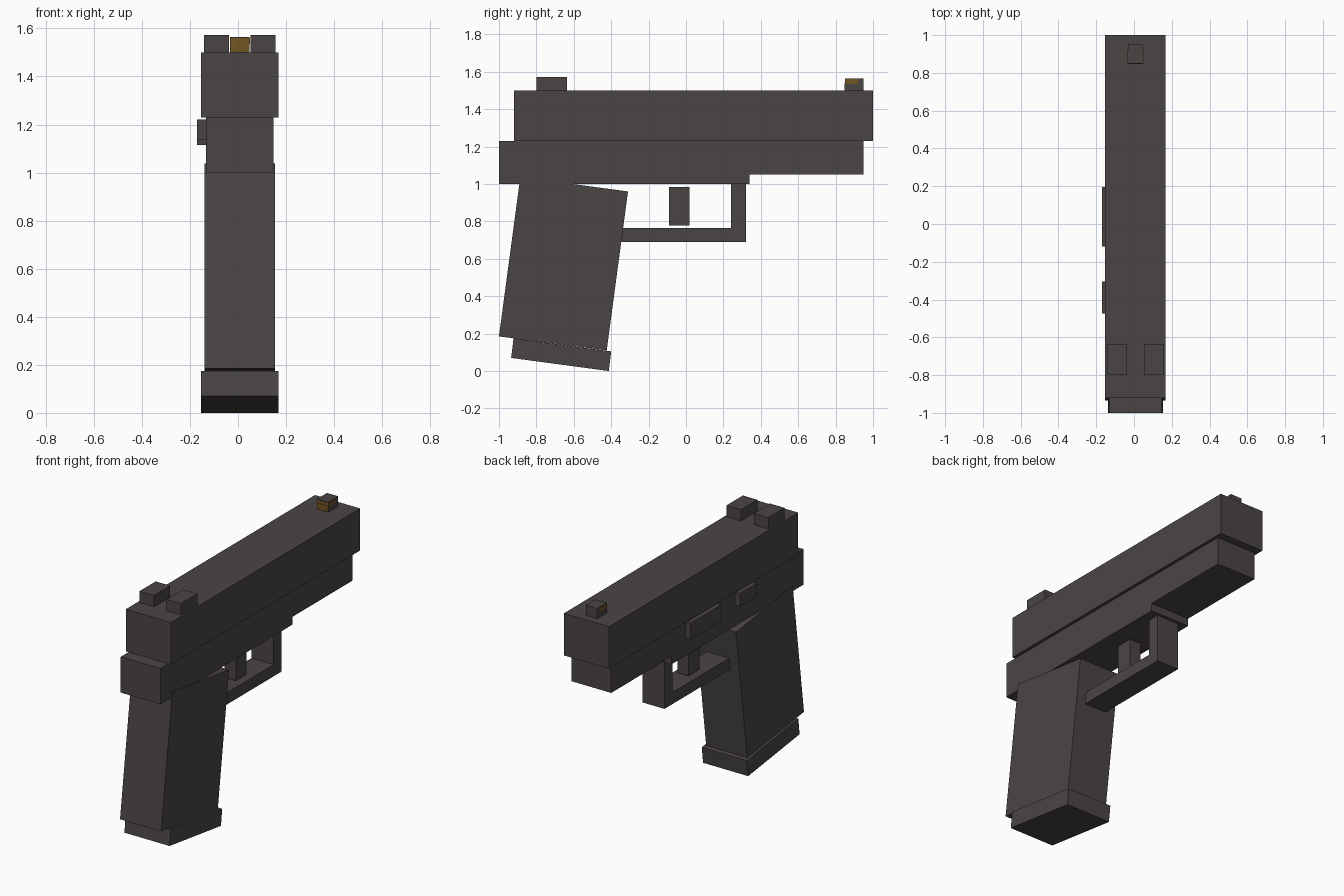
import bpy
import math

if "Cube" in bpy.data.objects:
    bpy.data.objects.remove(bpy.data.objects["Cube"])

CX = 0.0075  # centre line of the body


def material(name, rgb):
    m = bpy.data.materials.new(name)
    m.diffuse_color = (*rgb, 1)
    m.use_nodes = True
    m.node_tree.nodes["Principled BSDF"].inputs["Base Color"].default_value = m.diffuse_color
    return m


DARK = material("dark gunmetal", (0.068, 0.060, 0.058))
GOLD = material("dull gold", (0.17, 0.09, 0.016))


def box(name, x, y, z, mat=DARK):
    """Box from (min, max) ranges."""
    bpy.ops.mesh.primitive_cube_add(size=1, location=[(a + b) / 2 for a, b in (x, y, z)])
    o = bpy.context.object
    o.name = name
    o.scale = [b - a for a, b in (x, y, z)]
    o.data.materials.append(mat)
    return o


def mid(width):
    return (CX - width / 2, CX + width / 2)


def extrude_side(name, profile, width, mat=DARK):
    """Extrude a (y, z) outline across x."""
    n = len(profile)
    a, b = mid(width)
    verts = [(a, y, z) for y, z in profile] + [(b, y, z) for y, z in profile]
    faces = [tuple(range(n))[::-1], tuple(range(n, 2 * n))]
    faces += [(i, (i + 1) % n, n + (i + 1) % n, n + i) for i in range(n)]
    me = bpy.data.meshes.new(name)
    me.from_pydata(verts, [], faces)
    me.materials.append(mat)
    o = bpy.data.objects.new(name, me)
    bpy.context.collection.objects.link(o)
    return o


# upper slide and stepped frame
box("slide", mid(0.321), (-0.92, 1.0), (1.23, 1.50))
extrude_side("frame", [(-1, 1.0), (0.34, 1.0), (0.34, 1.05), (0.95, 1.05),
                       (0.95, 1.23), (-1, 1.23)], 0.282)

# slanted grip and its base plate
extrude_side("grip", [(-1.0, 0.185), (-0.424, 0.11), (-0.31, 0.96), (-0.886, 1.037)], 0.292)
extrude_side("grip_base", [(-0.935, 0.07), (-0.413, 0.0), (-0.40, 0.105), (-0.922, 0.175)], 0.321)

# trigger and L-shaped guard
extrude_side("trigger_guard", [(-0.40, 0.69), (0.32, 0.69), (0.32, 1.0), (0.24, 1.0),
                               (0.24, 0.765), (-0.40, 0.765)], 0.157)
box("trigger", mid(0.08), (-0.09, 0.02), (0.777, 0.985))

# left side levers
box("long_lever", (-0.17, -0.12), (-0.12, 0.195), (1.115, 1.22))
box("short_lever", (-0.17, -0.12), (-0.475, -0.305), (1.135, 1.22))

# rear sights
for side, s in (("left", -1), ("right", 1)):
    x = sorted((CX + s * 0.045, CX + s * 0.148))
    box(f"rear_sight_{side}", x, (-0.80, -0.635), (1.50, 1.573))

# front sight with gold marks
box("front_sight", mid(0.08), (0.85, 0.95), (1.50, 1.565))
box("front_sight_mark", mid(0.078), (0.847, 0.853), (1.502, 1.54), GOLD)
box("front_sight_side_marks", mid(0.083), (0.849, 0.92), (1.535, 1.56), GOLD)
